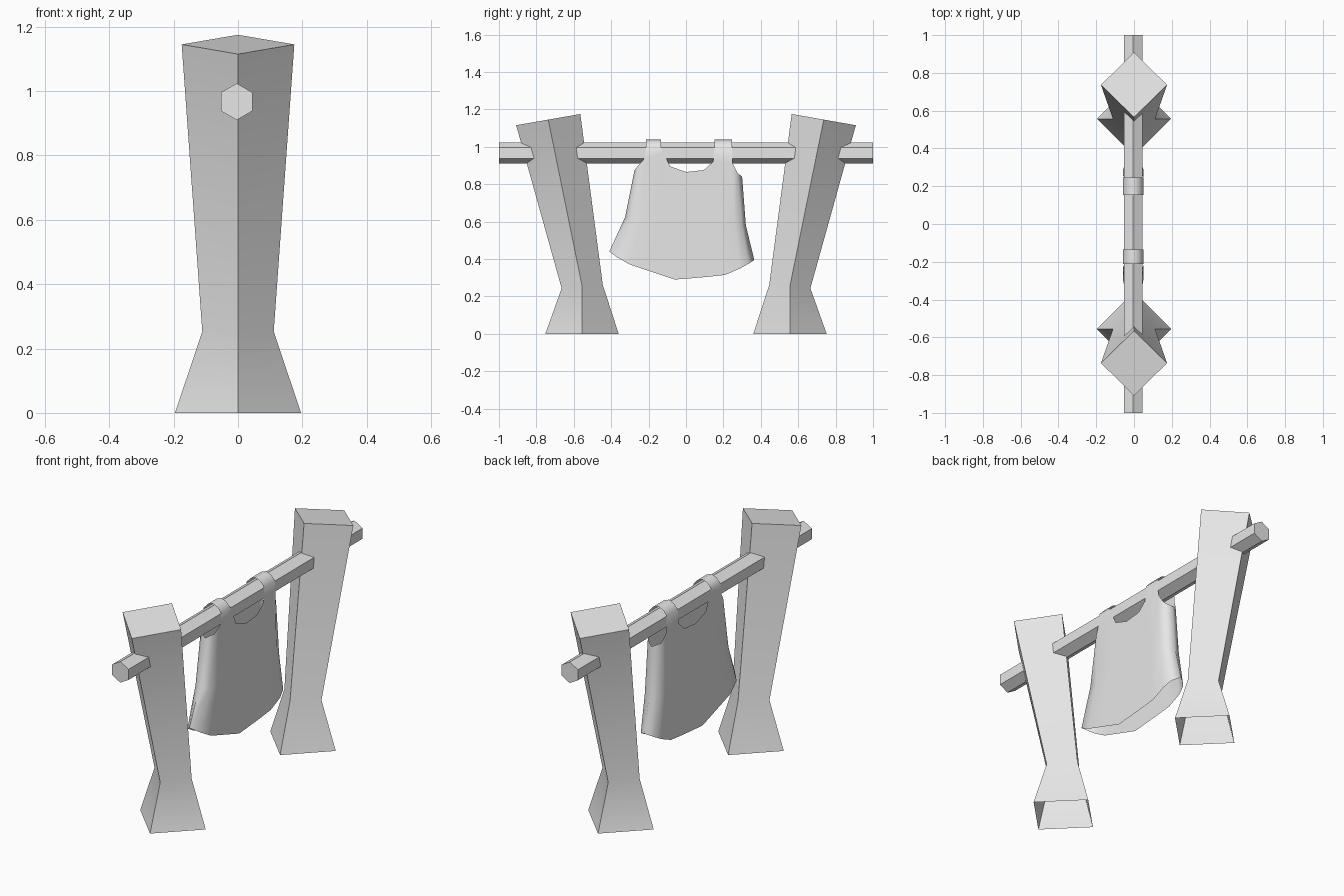
import bpy, bmesh, math
from mathutils import Vector

cube = bpy.data.objects.get("Cube")
if cube:
    bpy.data.objects.remove(cube, do_unlink=True)

grey = bpy.data.materials.new("plain grey")
grey.use_nodes = True
grey.diffuse_color = (0.8, 0.8, 0.8, 1)
grey.node_tree.nodes["Principled BSDF"].inputs["Base Color"].default_value = (0.8, 0.8, 0.8, 1)

BAR_X, BAR_Z, BAR_R = -0.004, 0.967, 0.057


def finish(name, bm, angle):
    """Turn a bmesh into a shaded object."""
    mesh = bpy.data.meshes.new(name)
    bm.to_mesh(mesh)
    bm.free()
    mesh.materials.append(grey)
    obj = bpy.data.objects.new(name, mesh)
    bpy.context.collection.objects.link(obj)
    bpy.ops.object.select_all(action="DESELECT")
    obj.select_set(True)
    bpy.context.view_layer.objects.active = obj
    bpy.ops.object.shade_smooth_by_angle(angle=math.radians(angle))
    return obj


def bridge(bm, a, b, closed=False):
    """Join two rows of vertices with quads."""
    n = len(a)
    for i in range(n if closed else n - 1):
        j = (i + 1) % n
        ring = list(dict.fromkeys((a[i], a[j], b[j], b[i])))
        if len(ring) > 2:
            bm.faces.new(ring)


def post(name, side):
    """Leaning diamond post, open underneath."""
    bm = bmesh.new()
    # inner y, outer y, half width, inner z, outer z
    levels = [(0.36, 0.752, 0.196, 0, 0),
              (0.445, 0.665, 0.111, 0.262, 0.243),
              (0.565, 0.908, 0.175, 1.175, 1.115)]
    rings = []
    for inner, outer, half, zi, zo in levels:
        ym, zm = (inner + outer) / 2, (zi + zo) / 2
        pts = [(0, inner, zi), (half, ym, zm), (0, outer, zo), (-half, ym, zm)]
        rings.append([bm.verts.new((x, y * side, z)) for x, y, z in pts])
    for a, b in zip(rings, rings[1:]):
        bridge(bm, a, b, closed=True)
    bm.faces.new(rings[-1])
    bmesh.ops.recalc_face_normals(bm, faces=bm.faces)
    return finish(name, bm, 30)


post("front_post", -1)
post("back_post", 1)

# Six-sided bar through both posts
bm = bmesh.new()
ends = []
for y in (-1, 1):
    ends.append([bm.verts.new((BAR_X + BAR_R * math.sin(k * math.pi / 3), y,
                               BAR_Z + BAR_R * math.cos(k * math.pi / 3))) for k in range(6)])
bridge(bm, *ends, closed=True)
for end in ends:
    bm.faces.new(end)
bmesh.ops.recalc_face_normals(bm, faces=bm.faces)
finish("cross_bar", bm, 30)

# Hanging tunic: columns of (bottom, middle, top) points as (y, z)
columns = [
    ((-.41, .44), (-.325, .625), (-.275, .875)),
    ((-.37, .41), (-.30, .62), (-.255, .90)),
    ((-.30, .37), (-.24, .61), (-.22, .94)),
    ((-.18, .33), (-.14, .60), (-.12, .97)),
    ((-.06, .29), (-.06, .58), (-.085, .895)),
    ((.03, .297), (.02, .58), (0, .865)),
    ((.12, .305), (.11, .58), (.095, .875)),
    ((.21, .315), (.19, .58), (.145, .92)),
    ((.29, .35), (.26, .58), (.25, .91)),
    ((.335, .375), (.30, .58), (.275, .86)),
    ((.365, .395), (.32, .58), (.30, .84)),
]
HALF = 0.053
last = len(columns) - 1
edge_widths = {0: 0, 1: 0.04, last - 1: 0.04, last: 0}

bm = bmesh.new()
sheets = {}
for side in (1, -1):
    sheet = []
    for i, column in enumerate(columns):
        if side == -1 and i in (0, last):
            sheet.append(sheets[1][i])  # shared side seam
            continue
        x = BAR_X + side * edge_widths.get(i, HALF)
        sheet.append([bm.verts.new((x, y, z)) for y, z in column])
    for a, b in zip(sheet, sheet[1:]):
        bridge(bm, a, b)
    sheets[side] = sheet

# Shoulder straps arching over the bar
arch = [(HALF, 1.0), (0.03, 1.026), (0, 1.038), (-0.03, 1.026), (-HALF, 1.0)]
for col, y0, y1 in ((2, -0.213, -0.135), (7, 0.153, 0.246)):
    rows = [[sheets[1][col][2], sheets[1][col + 1][2]]]
    for x, z in arch:
        rows.append([bm.verts.new((BAR_X + x, y, z)) for y in (y0, y1)])
    rows.append([sheets[-1][col][2], sheets[-1][col + 1][2]])
    for a, b in zip(rows, rows[1:]):
        bridge(bm, a, b)
bmesh.ops.recalc_face_normals(bm, faces=bm.faces)
# Keep the cloth facing outward
bm.normal_update()
if sum(f.normal.dot(f.calc_center_median() - Vector((BAR_X, 0, 0.6))) for f in bm.faces) < 0:
    bmesh.ops.reverse_faces(bm, faces=bm.faces)
finish("hanging_tunic", bm, 80)
